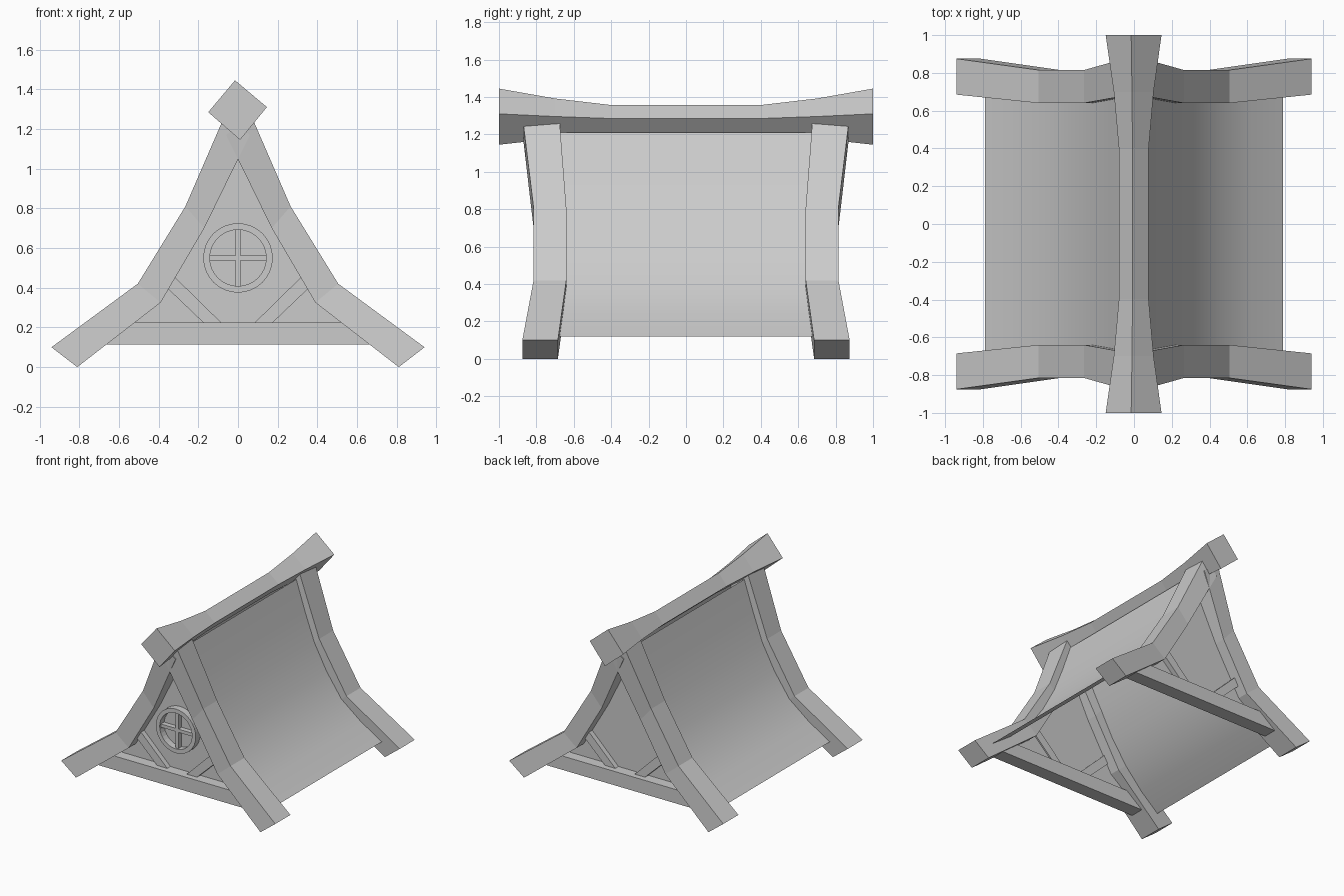
import bpy, bmesh
from math import sin, cos, pi

if "Cube" in bpy.data.objects:
    bpy.data.objects.remove(bpy.data.objects["Cube"])


def make(name, verts, faces, smooth=False):
    me = bpy.data.meshes.new(name)
    me.from_pydata(verts, [], faces)
    bm = bmesh.new()
    bm.from_mesh(me)
    bmesh.ops.recalc_face_normals(bm, faces=bm.faces)
    bm.to_mesh(me)
    bm.free()
    for p in me.polygons:
        p.use_smooth = smooth
    ob = bpy.data.objects.new(name, me)
    bpy.context.collection.objects.link(ob)
    return ob


def loft(name, rings, close=False, smooth=False):
    """Skin rings of equal length; cap the ends or close into a loop."""
    n, m = len(rings[0]), len(rings)
    verts = [v for r in rings for v in r]
    faces = [(i * n + j, i * n + (j + 1) % n, (i + 1) % m * n + (j + 1) % n, (i + 1) % m * n + j)
             for i in range(m if close else m - 1) for j in range(n)]
    if not close:
        faces += [tuple(range(n)), tuple(range((m - 1) * n, m * n))]
    return make(name, verts, faces, smooth)


def slab(name, outline, y0, y1):
    """Extrude an (x, z) outline along y."""
    return loft(name, [[(x, y, z) for x, z in outline] for y in (y0, y1)])


# Ridge beam: slightly twisted diamond section flaring at both ends
diamond = [(-0.1, 1), (-1, -0.07), (0.07, -1), (0.97, 0.1)]
ridge = [(-1, 1.295, 0.15), (-0.7, 1.285, 0.107), (-0.4, 1.277, 0.08),
         (0.4, 1.277, 0.08), (0.7, 1.285, 0.107), (1, 1.295, 0.15)]
loft("ridge_beam", [[(x * s, y, zc + z * s) for x, z in diamond] for y, zc, s in ridge])

# Bent frame legs: outer x,z / inner x,z / outer and inner depth
leg = [(0.94, 0.10, 0.81, 0.0, 0.875, 0.685),
       (0.505, 0.42, 0.39, 0.325, 0.815, 0.64),
       (0.265, 0.81, 0.17, 0.70, 0.815, 0.64),
       (0.07, 1.26, -0.06, 1.17, 0.87, 0.675)]
for end, d in (("front", -1), ("back", 1)):
    for side, s in (("left", -1), ("right", 1)):
        loft(f"{end}_{side}_leg",
             [[(s * ox, d * yo, oz), (s * ix, d * yo, iz), (s * ix, d * yi, iz), (s * ox, d * yi, oz)]
              for ox, oz, ix, iz, yo, yi in leg])
        # Diagonal brace
        slab(f"{end}_{side}_brace",
             [(s * x, z) for x, z in ((0.07, 0.21), (0.16, 0.21), (0.39, 0.43), (0.34, 0.475))],
             d * 0.715, d * 0.765)
    # Tie beam
    slab(f"{end}_tie_beam", [(-0.69, 0.115), (0.69, 0.115), (0.56, 0.225), (-0.56, 0.225)],
         d * 0.70, d * 0.81)
    # Gable wall
    wall = [(0.65, 0.2), (0.45, 0.36), (0.21, 0.75), (0.0, 1.18)]
    wall += [(-x, z) for x, z in reversed(wall[:-1])]
    make(f"{end}_gable_wall", [(x, d * 0.725, z) for x, z in wall], [tuple(range(len(wall)))])

# Curved roof sheets
curve = [(0.79, 0.12), (0.62, 0.24), (0.46, 0.385), (0.33, 0.57), (0.22, 0.775), (0.13, 0.98), (0.04, 1.21)]
for side, s in (("left", -1), ("right", 1)):
    pts = [(s * x, y, z) for x, z in curve for y in (-0.725, 0.725)]
    make(f"{side}_roof", pts,
         [(2 * i, 2 * i + 1, 2 * i + 3, 2 * i + 2) for i in range(len(curve) - 1)], True)

# Round window frame with cross bars on the front gable
N, cz = 32, 0.55
section = [(0.175, -0.725), (0.175, -0.78), (0.142, -0.78), (0.142, -0.725)]
loft("window_frame", [[(r * cos(2 * pi * i / N), y, cz + r * sin(2 * pi * i / N)) for r, y in section]
                      for i in range(N)], close=True)
for name, a, b in (("window_bar_upright", 0.013, 0.15), ("window_bar_across", 0.15, 0.013)):
    slab(name, [(-a, cz - b), (a, cz - b), (a, cz + b), (-a, cz + b)], -0.765, -0.725)
